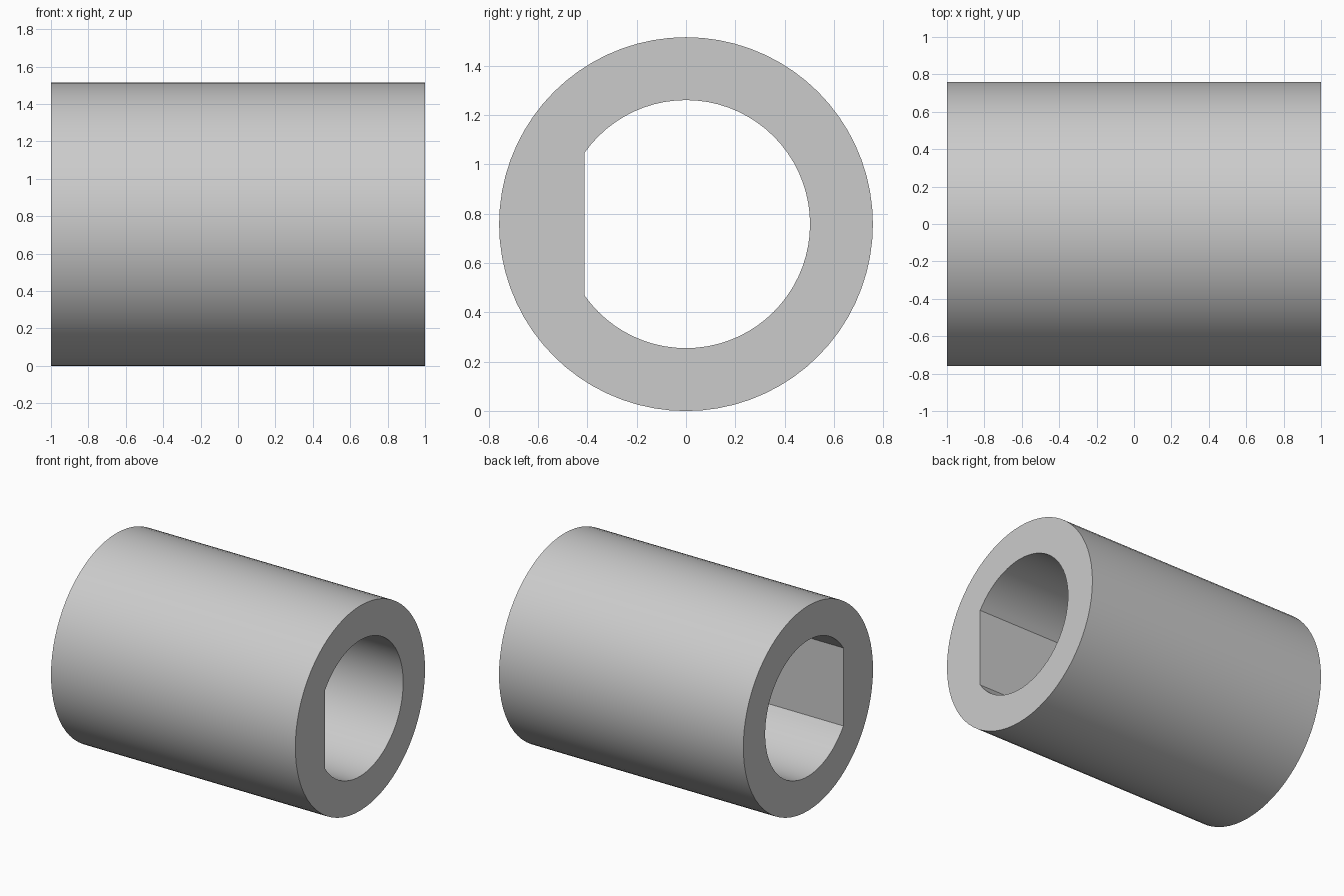
import bpy, bmesh
from math import sin, cos, radians

cube = bpy.data.objects.get("Cube")
if cube:
    bpy.data.objects.remove(cube)

LENGTH, OUTER, BORE, FLAT = 2.0, 0.758, 0.503, 0.412
STEP = 5  # degrees; the bore's flat meets its arc on a multiple of this

# Grey material
grey = bpy.data.materials.new("plain grey")
grey.use_nodes = True
colour = (0.6, 0.6, 0.6, 1)
grey.diffuse_color = colour
grey.node_tree.nodes["Principled BSDF"].inputs["Base Color"].default_value = colour


def bore_radius(a):
    """Round bore, cut short by a flat on the front side."""
    return min(BORE, FLAT / -cos(a)) if cos(a) < 0 else BORE


# Each station is a closed rectangle of four points: outer and inner, both ends
bm = bmesh.new()
stations = []
for deg in range(0, 360, STEP):
    a = radians(deg)
    r = bore_radius(a)
    section = [(-1, OUTER), (1, OUTER), (1, r), (-1, r)]
    stations.append([bm.verts.new((s * LENGTH / 2, q * cos(a), OUTER + q * sin(a)))
                     for s, q in section])

# Skin neighbouring stations into the wall, bore and end rings
for i, here in enumerate(stations):
    there = stations[(i + 1) % len(stations)]
    for k in range(4):
        n = (k + 1) % 4
        bm.faces.new((here[k], here[n], there[n], there[k]))
bmesh.ops.recalc_face_normals(bm, faces=bm.faces)

mesh = bpy.data.meshes.new("sleeve")
bm.to_mesh(mesh)
bm.free()
mesh.materials.append(grey)

# Sleeve with a D-shaped bore
sleeve = bpy.data.objects.new("sleeve", mesh)
bpy.context.collection.objects.link(sleeve)
bpy.ops.object.select_all(action='DESELECT')
sleeve.select_set(True)
bpy.context.view_layer.objects.active = sleeve
bpy.ops.object.shade_smooth_by_angle(angle=radians(20))
